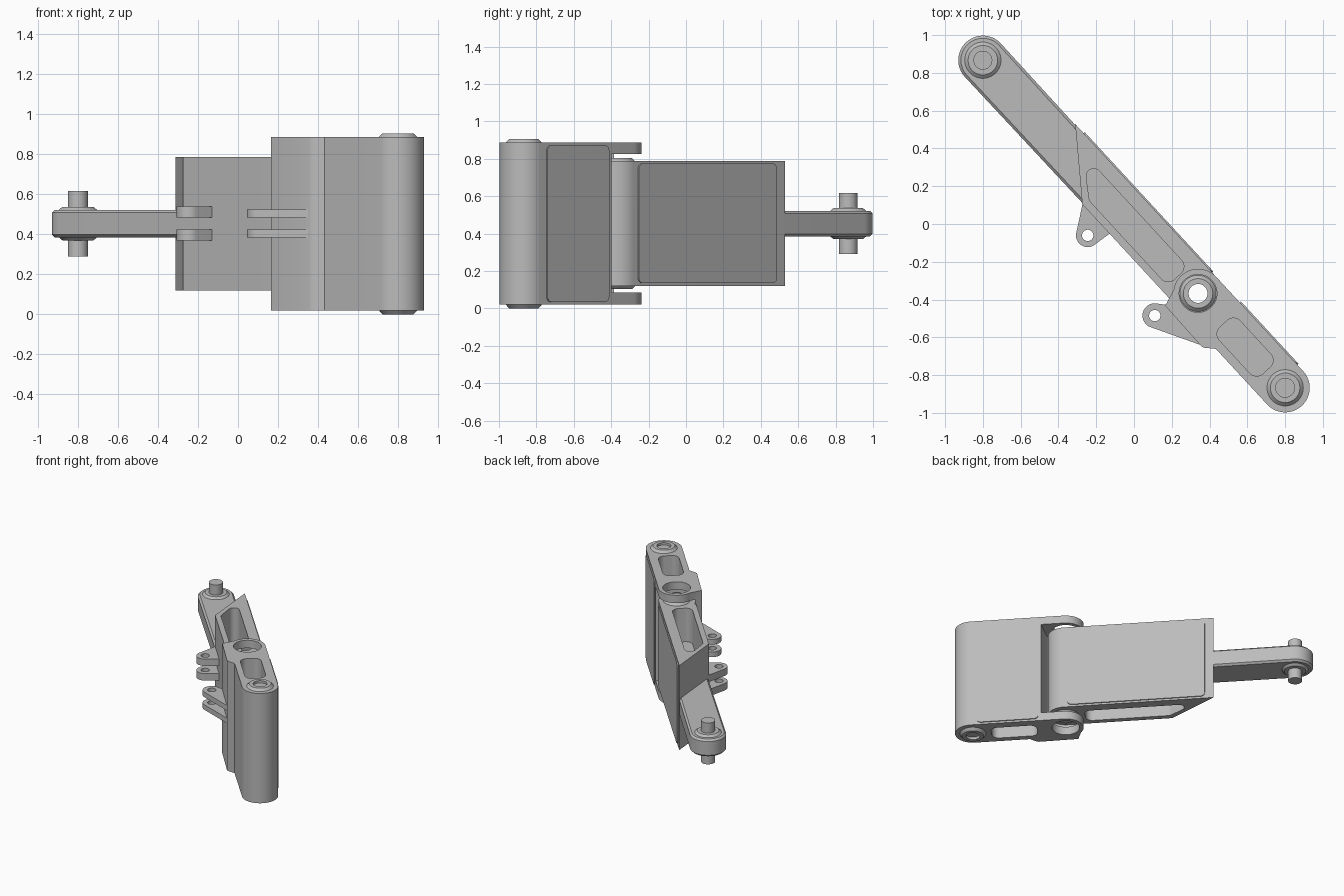
import bpy, bmesh, math
from mathutils import Vector
from mathutils.geometry import convex_hull_2d

if "Cube" in bpy.data.objects:
    bpy.data.objects.remove(bpy.data.objects["Cube"])

grey = bpy.data.materials.new("machined_grey")
grey.use_nodes = True
grey.diffuse_color = (0.5, 0.5, 0.5, 1)
grey.node_tree.nodes["Principled BSDF"].inputs["Base Color"].default_value = (0.5, 0.5, 0.5, 1)

# Plan frame: u runs along the arm, v across it
ANGLE = math.radians(132.7)
U = Vector((math.cos(ANGLE), math.sin(ANGLE)))
V = Vector((U.y, -U.x))
BASE, KNUCKLE, TIP = -1.18, -0.5, 1.18    # joint positions along u
R = 0.13                                  # link half width
WEB = (0.385, 0.522)                      # central web heights


def finish(name, bm):
    bmesh.ops.recalc_face_normals(bm, faces=bm.faces)
    mesh = bpy.data.meshes.new(name)
    bm.to_mesh(mesh)
    bm.free()
    mesh.materials.append(grey)
    ob = bpy.data.objects.new(name, mesh)
    bpy.context.collection.objects.link(ob)
    return ob


def prism(name, rounds, z0, z1):
    """Upright prism around the hull of circles (u, v, radius)."""
    pts = []
    for u, v, r in rounds:
        n = 64 if r else 1
        for i in range(n):
            a = math.tau * i / n
            pts.append(U * (u + r * math.cos(a)) + V * (v + r * math.sin(a)))
    bm = bmesh.new()
    ring = [bm.verts.new((*pts[i], z0)) for i in convex_hull_2d(pts)]
    face = bm.faces.new(ring)
    moved = bmesh.ops.extrude_face_region(bm, geom=[face])["geom"]
    tops = [g for g in moved if isinstance(g, bmesh.types.BMVert)]
    bmesh.ops.translate(bm, verts=tops, vec=(0, 0, z1 - z0))
    return finish(name, bm)


def boss(name, u, z0, z1, z_in0, z_in1):
    """Chamfered round boss showing at both ends of a joint."""
    bm = bmesh.new()
    rings = []
    for z, r in ((z0, 0.078), (z_in0, 0.096), (z_in1, 0.096), (z1, 0.078)):
        ring = bmesh.ops.create_circle(bm, segments=64, radius=r)["verts"]
        c = U * u
        bmesh.ops.translate(bm, verts=ring, vec=(c.x, c.y, z))
        rings.append(ring)
    for a, b in zip(rings, rings[1:]):
        for i in range(64):
            j = (i + 1) % 64
            bm.faces.new((a[i], a[j], b[j], b[i]))
    bm.faces.new(rings[0])
    bm.faces.new(rings[-1])
    return finish(name, bm)


def combine(ob, others, operation):
    for other in others:
        mod = ob.modifiers.new("cut", 'BOOLEAN')
        mod.operation, mod.solver, mod.object = operation, 'EXACT', other
        bpy.context.view_layer.objects.active = ob
        bpy.ops.object.modifier_apply(modifier=mod.name)
        bpy.data.objects.remove(other)


def bevel(ob, width):
    mod = ob.modifiers.new("bevel", 'BEVEL')
    mod.width, mod.segments, mod.limit_method = width, 1, 'ANGLE'
    mod.angle_limit = math.radians(50)
    bpy.context.view_layer.objects.active = ob
    bpy.ops.object.modifier_apply(modifier=mod.name)


def pockets(rounds):
    return [prism("pocket", rounds, *z) for z in ((-0.1, WEB[0]), (WEB[1], 1))]


def cover(name, u0, u1, z0, z1):
    """Thin rounded plate on the back face of a link."""
    bm = bmesh.new()
    r, ring = 0.03, []
    corners = ((u1 - r, z1 - r), (u0 + r, z1 - r), (u0 + r, z0 + r), (u1 - r, z0 + r))
    for k, (cu, cz) in enumerate(corners):
        for i in range(7):
            a = math.pi / 2 * (k + i / 6)
            p = U * (cu + r * math.cos(a)) + V * (R - 0.001)
            ring.append(bm.verts.new((p.x, p.y, cz + r * math.sin(a))))
    face = bm.faces.new(ring)
    out = bmesh.ops.extrude_face_region(bm, geom=[face])["geom"]
    step = V * 0.009
    bmesh.ops.translate(bm, verts=[g for g in out if isinstance(g, bmesh.types.BMVert)],
                        vec=(step.x, step.y, 0))
    return finish(name, bm)


def lug(name, eye, root, lower, upper):
    """Pair of drilled ears for a tendon pin."""
    for side, (z0, z1) in (("lower", lower), ("upper", upper)):
        ear = prism(f"{name}_{side}", [eye] + root, z0, z1)
        combine(ear, [prism("drill", [(eye[0], eye[1], 0.03)], 0, 1)], 'DIFFERENCE')


# Base link: body with thick front pad, forked at the knuckle
base = prism("base_link", [(BASE, 0, R), (KNUCKLE, 0, R)], 0.02, 0.887)
pad = [(-0.43, -0.172, 0), (-0.72, -0.177, 0), (-0.735, -0.17, 0),
       (-0.785, -0.125, 0), (-0.7, 0, 0), (-0.37, 0, 0)]
combine(base, [prism("pad", pad, 0.02, 0.887)], 'UNION')
clearance = [(KNUCKLE, 0, 0.15), (-0.67, 0.2, 0), (-0.3, 0.2, 0), (-0.3, 0, 0)]
window = [(-0.76, -0.035, 0.05), (-0.76, 0.015, 0.05),
          (-0.995, -0.035, 0.05), (-0.995, 0.015, 0.05)]
combine(base, [prism("gap", clearance, 0.085, 0.825),
               prism("fork_bore", [(KNUCKLE, 0, 0.1)], -0.1, 1)] + pockets(window), 'DIFFERENCE')

# Base joint boss with shallow sockets
base_boss = boss("base_boss", BASE, 0, 0.905, 0.02, 0.887)
combine(base_boss, [prism("socket", [(BASE, 0, 0.05)], *z)
                    for z in ((-0.1, 0.03), (0.875, 1))], 'DIFFERENCE')

# Middle link: slanted far end, pocketed above and below the web
middle = prism("middle_link", [(KNUCKLE, 0, R), (0.6, R, 0), (0.263, -R, 0)], 0.12, 0.787)
tray = [(-0.31, -0.04, 0.05), (-0.31, 0.005, 0.05), (0.235, -0.04, 0.05), (0.33, 0.015, 0.04)]
combine(middle, pockets(tray), 'DIFFERENCE')
combine(middle, [boss("hub", KNUCKLE, 0.103, 0.805, 0.12, 0.787)], 'UNION')
combine(middle, [prism("hub_bore", [(KNUCKLE, 0, 0.05)], -0.1, 1)], 'DIFFERENCE')

# Tip link: flat bar with rounded end, boss and pin
tip = prism("tip_link", [(0.2, R - 0.005, 0), (0.2, 0.005 - R, 0), (TIP, 0, R)], *WEB)
bevel(tip, 0.014)
boss("tip_boss", TIP, 0.37, 0.537, 0.385, 0.522)
prism("tip_pin", [(TIP, 0, 0.05)], 0.29, 0.617)

# Back covers and tendon lugs
cover("base_cover", -1.135, -0.685, 0.035, 0.872)
cover("middle_cover", -0.47, 0.535, 0.135, 0.775)
lug("base_lug", (-0.431, -0.248, 0.065), [(-0.43, -0.165, 0), (-0.72, -0.17, 0)],
    (0.385, 0.425), (0.485, 0.525))
lug("middle_lug", (0.122, -0.221, 0.062), [(0.263, -0.128, 0), (0.05, -0.128, 0)],
    (0.37, 0.425), (0.485, 0.54))

# Smooth the round walls, keep machined edges crisp
for ob in bpy.context.scene.objects:
    ob.select_set(ob.type == 'MESH')
bpy.ops.object.shade_smooth_by_angle(angle=math.radians(30))
